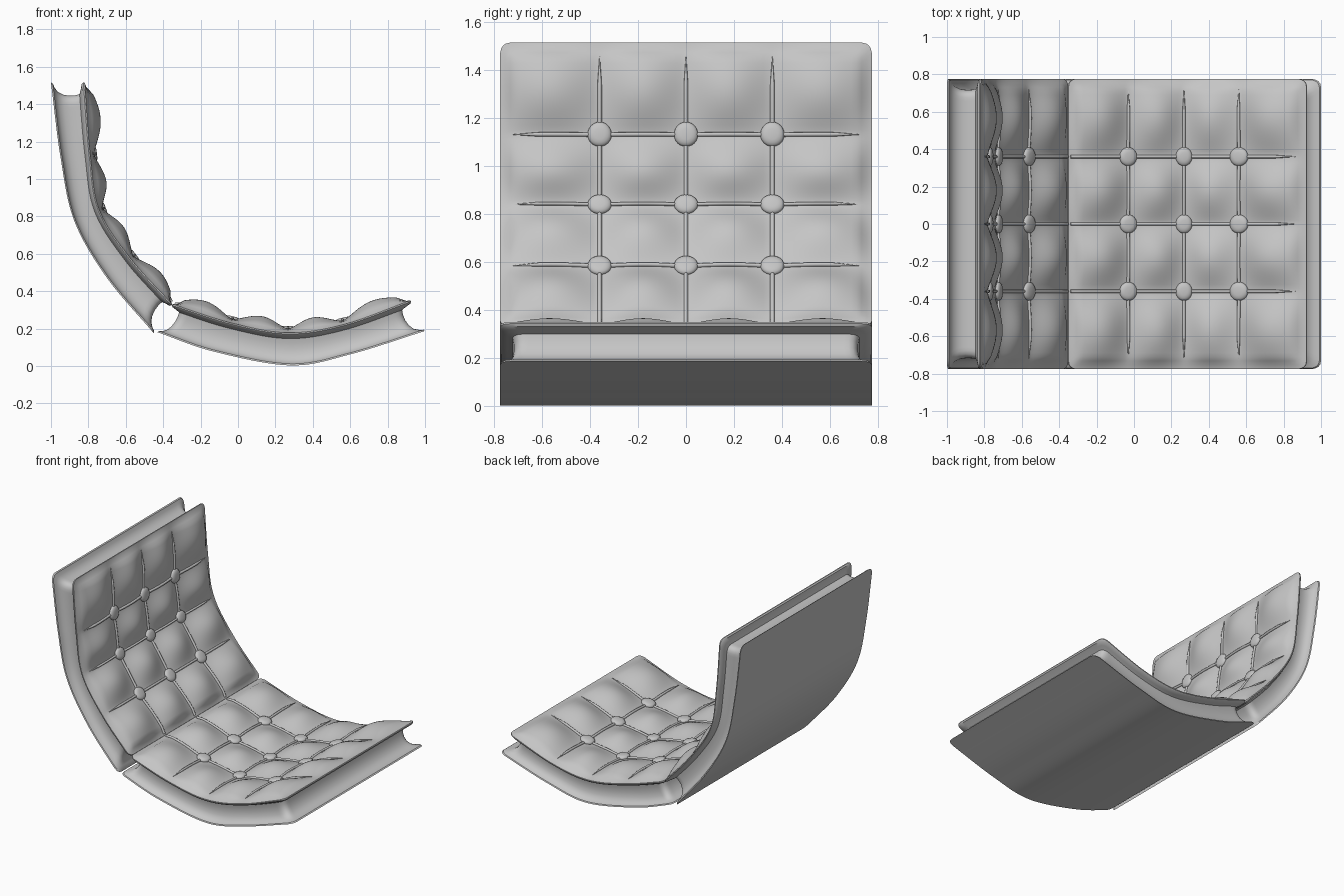
import bpy, bmesh, math
from mathutils import Vector

if "Cube" in bpy.data.objects:
    bpy.data.objects.remove(bpy.data.objects["Cube"])

HALF = 0.775          # half width in y
N = 72                # grid resolution of each cushion sheet
SEAM_Y = (-0.36, 0.0, 0.36)

mat = bpy.data.materials.new("light grey upholstery")
mat.diffuse_color = (0.56, 0.56, 0.56, 1)
mat.use_nodes = True
mat.node_tree.nodes["Principled BSDF"].inputs["Base Color"].default_value = mat.diffuse_color


def finish(name, bm, angle=35):
    bmesh.ops.recalc_face_normals(bm, faces=bm.faces)
    me = bpy.data.meshes.new(name)
    bm.to_mesh(me)
    bm.free()
    me.materials.append(mat)
    ob = bpy.data.objects.new(name, me)
    bpy.context.collection.objects.link(ob)
    bpy.ops.object.select_all(action='DESELECT')
    ob.select_set(True)
    bpy.context.view_layer.objects.active = ob
    bpy.ops.object.shade_smooth_by_angle(angle=math.radians(angle))
    return ob


def spline(pts, u):
    """Catmull-Rom through (x, z) points, one unit of u per span."""
    p = [Vector(q) for q in pts]
    p = [2 * p[0] - p[1]] + p + [2 * p[-1] - p[-2]]
    i = max(0, min(int(u), len(pts) - 2))
    t = u - i
    a, b, c, d = p[i:i + 4]
    return 0.5 * (2 * b + (c - a) * t + (2 * a - 5 * b + 4 * c - d) * t * t
                  + (3 * b - a - 3 * c + d) * t ** 3)


def pillow(v):
    return math.sin(math.pi * max(0, min(1, v))) ** 1.3


def make_cushion(name, top, bottom, puff):
    spans = len(top) - 1
    length = sum((Vector(top[i + 1]) - Vector(top[i])).length for i in range(spans))
    unit = length / spans

    def point(u, y, t, h=0.0):
        a, b = spline(bottom, u), spline(top, u)
        d = spline(top, u + 0.01) - spline(top, u - 0.01)
        n = Vector((-d.y, d.x)).normalized()
        if n.dot(b - a) < 0:
            n = -n
        q = a.lerp(b, t) + n * h
        return Vector((q.x, y, q.y))

    def height(u, y):
        """Tufted height: pillows between the seams, flat at the border."""
        fu = pillow(u - math.floor(u)) if 0 < u < spans else 0
        a = abs(y)
        fy = pillow(a / 0.36) if a < 0.36 else pillow((a - 0.36) / (HALF - 0.36))
        e = min(HALF - a, u * unit, (spans - u) * unit) / 0.06
        e = max(0, min(1, e))
        e = e * e * (3 - 2 * e)
        return e * (0.01 + puff * (0.18 * (fu + fy) + 0.64 * fu * fy))

    def place(i, j, inset):
        """Grid index to (u, y) inside a rounded rectangle."""
        hl, hw = length / 2 - inset, HALF - inset
        s, y = (2 * i / N - 1) * hl, (2 * j / N - 1) * hw
        r = 0.04
        a, b = abs(s) - hl + r, abs(y) - hw + r
        if a > 0 and b > 0:
            k = max(a, b) / math.hypot(a, b)
            s = math.copysign(hl - r + a * k, s)
            y = math.copysign(hw - r + b * k, y)
        return (s + length / 2) / unit, y

    # cushion body: two sheets joined by a hollowed rim with thin lips
    bm = bmesh.new()
    sheets = []
    for t in (0, 1):
        g = {}
        for i in range(N + 1):
            for j in range(N + 1):
                u, y = place(i, j, 0)
                g[i, j] = bm.verts.new(point(u, y, t, height(u, y) * t))
        for i in range(N):
            for j in range(N):
                bm.faces.new((g[i, j], g[i + 1, j], g[i + 1, j + 1], g[i, j + 1]))
        sheets.append(g)
    rim = ([(i, 0) for i in range(N)] + [(N, j) for j in range(N)]
           + [(N - i, N) for i in range(N)] + [(0, N - j) for j in range(N)])
    levels = [(0.05, 0.004), (0.09, 0.022), (0.17, 0.04), (0.32, 0.053), (0.5, 0.058),
              (0.68, 0.057), (0.82, 0.052), (0.87, 0.03), (0.91, 0.007), (0.96, 0.0)]
    rings = [[sheets[0][k] for k in rim]]
    for t, inset in levels:
        ring = []
        for k in rim:
            u, y = place(*k, inset)
            ring.append(bm.verts.new(point(u, y, t)))
        rings.append(ring)
    rings.append([sheets[1][k] for k in rim])
    for r0, r1 in zip(rings, rings[1:]):
        for k in range(len(rim)):
            m = (k + 1) % len(rim)
            bm.faces.new((r0[k], r0[m], r1[m], r1[k]))
    finish(name + "_cushion", bm)

    # seam piping lying in the grooves, tapered at the open ends
    bm = bmesh.new()

    def tube(along_u, fixed, start, end, taper_start):
        prev, steps, sides = None, 64, 8
        for k in range(steps + 1):
            f = k / steps
            w = min(1, 0.1 + (1 - f) * 12, 0.1 + f * 12 if taper_start else 1)
            v = start + (end - start) * f
            ring = []
            for a in range(sides):
                c = 0.009 * w * math.cos(math.tau * a / sides)
                h = 0.010 * w * math.sin(math.tau * a / sides) + 0.003
                u, y = (v, fixed) if along_u else (fixed, v)
                h += height(u, y)
                u, y = (u, y + c) if along_u else (u + c / unit, y)
                ring.append(bm.verts.new(point(u, y, 1, h)))
            if prev:
                for a in range(sides):
                    b = (a + 1) % sides
                    bm.faces.new((prev[a], prev[b], ring[b], ring[a]))
            else:
                bm.faces.new(ring)
            prev = ring
        bm.faces.new(prev)

    for y in SEAM_Y:
        tube(True, y, 0.03, spans - 0.15, False)
    for u in range(1, spans):
        tube(False, u, -0.72, 0.72, True)
    finish(name + "_seams", bm, 60)

    # flattened round buttons where the seams cross
    bm = bmesh.new()
    for u in range(1, spans):
        for y in SEAM_Y:
            base = height(u, y) + 0.008
            prev = None
            for k in range(1, 10):
                phi = math.pi * k / 10
                r, h = 0.05 * math.sin(phi) ** 0.7, base - 0.019 * math.cos(phi)
                ring = [bm.verts.new(point(u + r * math.cos(math.tau * a / 24) / unit,
                                           y + r * math.sin(math.tau * a / 24), 1, h))
                        for a in range(24)]
                if prev:
                    for a in range(24):
                        b = (a + 1) % 24
                        bm.faces.new((prev[a], prev[b], ring[b], ring[a]))
                else:
                    bm.faces.new(ring)
                prev = ring
            bm.faces.new(prev)
    finish(name + "_buttons", bm, 60)


# seat: shallow dished slab
make_cushion("seat",
             [(-0.35, 0.33), (-0.035, 0.23), (0.267, 0.178), (0.565, 0.222), (0.922, 0.35)],
             [(-0.43, 0.18), (-0.13, 0.077), (0.28, 0.003), (0.6, 0.062), (1.0, 0.187)], 0.062)

# backrest: slab curving upward
make_cushion("backrest",
             [(-0.352, 0.33), (-0.575, 0.575), (-0.742, 0.835), (-0.79, 1.13), (-0.82, 1.515)],
             [(-0.45, 0.175), (-0.70, 0.47), (-0.875, 0.775), (-0.948, 1.11), (-1.0, 1.515)], 0.062)
